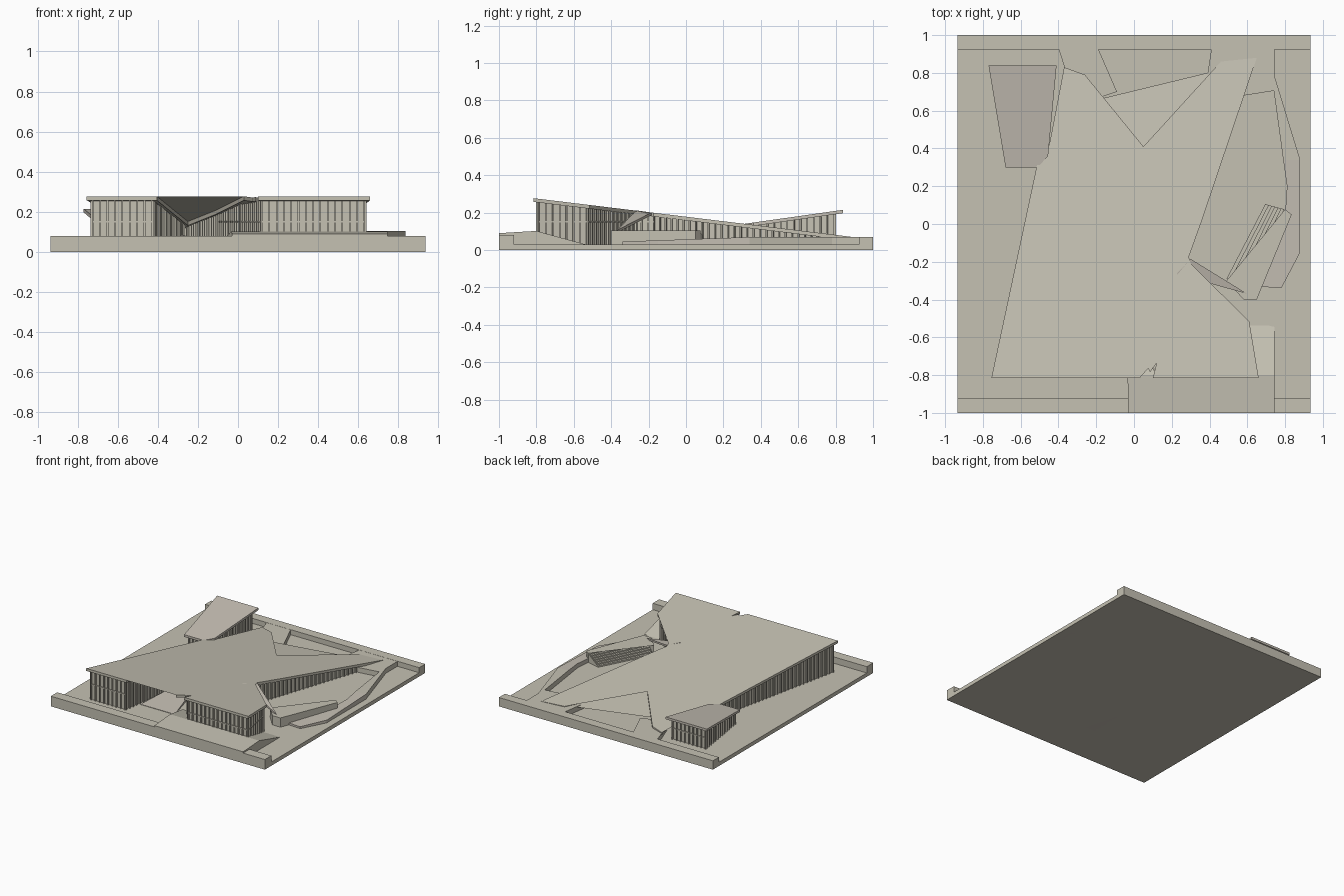
import bpy, bmesh, math
from mathutils import Vector

if "Cube" in bpy.data.objects:
    bpy.data.objects.remove(bpy.data.objects["Cube"])


def material(name, col):
    m = bpy.data.materials.new(name)
    m.diffuse_color = (*col, 1)
    m.use_nodes = True
    m.node_tree.nodes["Principled BSDF"].inputs["Base Color"].default_value = m.diffuse_color
    return m


STONE = material("pale stone", (0.56, 0.535, 0.45))
WARM = material("warm stone", (0.56, 0.52, 0.455))
FLOOR = 0.03


def flat(z):
    return lambda x, y: z


def slope(y0, z0, y1, z1):
    return lambda x, y: z0 + (z1 - z0) * (y - y0) / (y1 - y0)


def finish(name, bm, mat):
    bmesh.ops.recalc_face_normals(bm, faces=bm.faces)
    me = bpy.data.meshes.new(name)
    bm.to_mesh(me)
    bm.free()
    me.materials.append(mat)
    ob = bpy.data.objects.new(name, me)
    bpy.context.collection.objects.link(ob)
    return ob


def add_prism(bm, pts, low, high):
    """Vertical prism over a plan outline between two planes."""
    a = [bm.verts.new((x, y, low(x, y))) for x, y in pts]
    b = [bm.verts.new((x, y, high(x, y))) for x, y in pts]
    caps = [bm.faces.new(a[::-1]), bm.faces.new(b)]
    n = len(pts)
    for i in range(n):
        j = (i + 1) % n
        bm.faces.new((a[i], a[j], b[j], b[i]))
    bmesh.ops.triangulate(bm, faces=caps)


def prism(name, pts, low, high, mat=STONE):
    bm = bmesh.new()
    add_prism(bm, pts, low, high)
    return finish(name, bm, mat)


def rect(x0, y0, x1, y1):
    return [(x0, y0), (x1, y0), (x1, y1), (x0, y1)]


def strip(p, q, off0, off1):
    """Plan rectangle along p-q between two outward offsets."""
    d = (q - p).normalized()
    n = Vector((d.y, -d.x))
    return [tuple(v) for v in (p + n * off0, q + n * off0, q + n * off1, p + n * off1)]


def facade(name, pts, base, top, gap=0.036, transom=None):
    """Glazed volume with upright fins and an optional horizontal band."""
    prism(name + "_walls", pts, flat(base), top)
    bm = bmesh.new()
    for i in range(len(pts)):
        p, q = Vector(pts[i]), Vector(pts[(i + 1) % len(pts)])
        length = (q - p).length
        d = (q - p) / length
        count = max(1, round(length / gap))
        for k in range(count + 1):
            c = p + d * length * k / count
            if top(c.x, c.y) < FLOOR + 0.02:
                continue
            add_prism(bm, strip(c - d * 0.004, c + d * 0.004, -0.002, 0.011),
                      flat(base), top)
        if transom and min(top(*p), top(*q)) > transom + 0.02:
            add_prism(bm, strip(p, q, -0.002, 0.007),
                      flat(transom - 0.004), flat(transom + 0.004))
    finish(name + "_fins", bm, STONE)


# Ground slab and raised rims
prism("ground_slab", rect(-0.935, -1, 0.935, 1), flat(0), flat(FLOOR))
prism("front_rim_left", rect(-0.935, -1, -0.03, -0.92), flat(0), flat(0.08))
prism("front_rim_right", rect(0.745, -1, 0.935, -0.92), flat(0), flat(0.08))
prism("back_rim", rect(-0.935, 0.925, 0.935, 1), flat(0), flat(0.07))

# Entrance plaza with its falling rear part
prism("plaza", [(-0.03, -1), (0.745, -1), (0.745, -0.8), (-0.034, -0.8)],
      flat(0), slope(-1, 0.09, -0.8, 0.102))
prism("plaza_ramp", [(-0.034, -0.8), (0.745, -0.8), (0.745, -0.545), (0.61, -0.515),
                     (-0.04, -0.55), (-0.085, -0.57)],
      flat(0), slope(-0.8, 0.102, -0.545, 0.032))

# Raised terraces that meet the roof tips at the back
prism("back_terrace_left", [(-0.4, 0.93), (-0.365, 0.82), (-0.30, 0.64), (-0.165, 0.675),
                            (-0.09, 0.70), (-0.19, 0.93)], flat(0), flat(0.069))
prism("back_terrace_right", [(0.41, 0.93), (0.375, 0.70), (0.58, 0.68), (0.74, 0.705),
                             (0.745, 0.78), (0.745, 0.93)], flat(0), flat(0.069))

# Side walkway, level and then ramped down to the front
prism("side_walkway", [(0.74, 0.705), (0.79, 0.34), (0.88, 0.34), (0.745, 0.78)],
      flat(0), flat(0.069))
prism("side_ramp", [(0.79, 0.34), (0.81, 0.2), (0.80, 0.05), (0.65, -0.33), (0.78, -0.34),
                    (0.88, -0.15), (0.88, 0.34)],
      flat(0), slope(0.34, 0.069, -0.34, 0.045), WARM)

# Courtyard ramp between the two front wings
prism("courtyard_ramp", [(-0.39, -0.66), (-0.09, -0.66), (-0.28, 0.04)],
      flat(0), slope(-0.66, FLOOR + 0.003, 0.04, 0.085), WARM)

# Stepped seating facing the building
bm = bmesh.new()
in0, in1 = Vector((0.49, -0.29)), Vector((0.695, 0.105))
out0, out1 = Vector((0.59, -0.35)), Vector((0.795, 0.078))
STEPS = 6
for i in range(STEPS):
    s, t = i / STEPS, (i + 1) / STEPS
    add_prism(bm, [tuple(in0.lerp(out0, s)), tuple(in0.lerp(out0, t)),
                   tuple(in1.lerp(out1, t)), tuple(in1.lerp(out1, s))],
              flat(0), flat(0.042 + 0.01 * i))
finish("stepped_seating", bm, STONE)
prism("seating_back", [(0.49, -0.30), (0.58, -0.40), (0.65, -0.40), (0.835, 0.05),
                       (0.80, 0.078), (0.59, -0.35)], flat(0), flat(0.103))

# Main roof: one tilted plane with a folded plan
roof_top = slope(-0.815, 0.277, 0.88, 0.071)


def lowered(f, d):
    return lambda x, y: f(x, y) - d


roof_plan = [(-0.755, -0.815), (-0.405, -0.815), (-0.25, 0.22), (-0.11, -0.24),
             (0.03, -0.815), (0.075, -0.765), (0.085, -0.785), (0.12, -0.735),
             (0.10, -0.815), (0.66, -0.815), (0.61, -0.515), (0.24, -0.26),
             (0.30, -0.21), (0.29, -0.175), (0.36, 0.02), (0.65, 0.88), (0.46, 0.86),
             (0.14, 0.255), (0.05, 0.41), (-0.17, 0.68), (-0.26, 0.79), (-0.37, 0.83),
             (-0.29, 0.37), (-0.37, 0.40), (-0.46, 0.36), (-0.51, 0.33)]
prism("main_roof", roof_plan, lowered(roof_top, 0.02), roof_top)

# Glazed wings under the main roof
under = lowered(roof_top, 0.018)
facade("left_wing", [(-0.725, -0.79), (-0.43, -0.79), (-0.275, 0.2), (-0.30, 0.35),
                     (-0.37, 0.38), (-0.49, 0.31)], 0.02, under, transom=0.15)
facade("main_wing", [(0.12, -0.785), (0.63, -0.785), (0.588, -0.53), (0.26, -0.27),
                     (0.275, -0.17), (0.34, 0.02), (0.58, 0.74), (0.47, 0.82),
                     (0.14, 0.225), (0.03, 0.39), (-0.19, 0.66), (-0.31, 0.72),
                     (-0.26, 0.36), (-0.235, 0.22), (-0.09, -0.24), (0.02, -0.65)],
       0.02, under, transom=0.15)

# Folded canopy dropping from the roof edge towards the seating
a, b, c = (0.225, -0.265, 0.212), (0.30, -0.185, 0.20), (0.60, -0.37, 0.105)
bm = bmesh.new()
hi = [bm.verts.new(p) for p in (a, b, c)]
lo = [bm.verts.new((p[0], p[1], p[2] - 0.014)) for p in (a, b, c)]
bm.faces.new(hi)
bm.faces.new(lo[::-1])
for i in range(3):
    j = (i + 1) % 3
    bm.faces.new((hi[i], hi[j], lo[j], lo[i]))
finish("folded_canopy", bm, WARM)

# Small rear pavilion, its roof rising towards the back
pav_top = slope(0.30, 0.138, 0.84, 0.215)
prism("pavilion_roof", [(-0.68, 0.30), (-0.51, 0.30), (-0.455, 0.36), (-0.41, 0.84),
                        (-0.77, 0.84)], lowered(pav_top, 0.018), pav_top, WARM)
facade("pavilion", [(-0.655, 0.33), (-0.49, 0.33), (-0.44, 0.79), (-0.725, 0.79)],
       0.02, lowered(pav_top, 0.016), transom=0.115)
